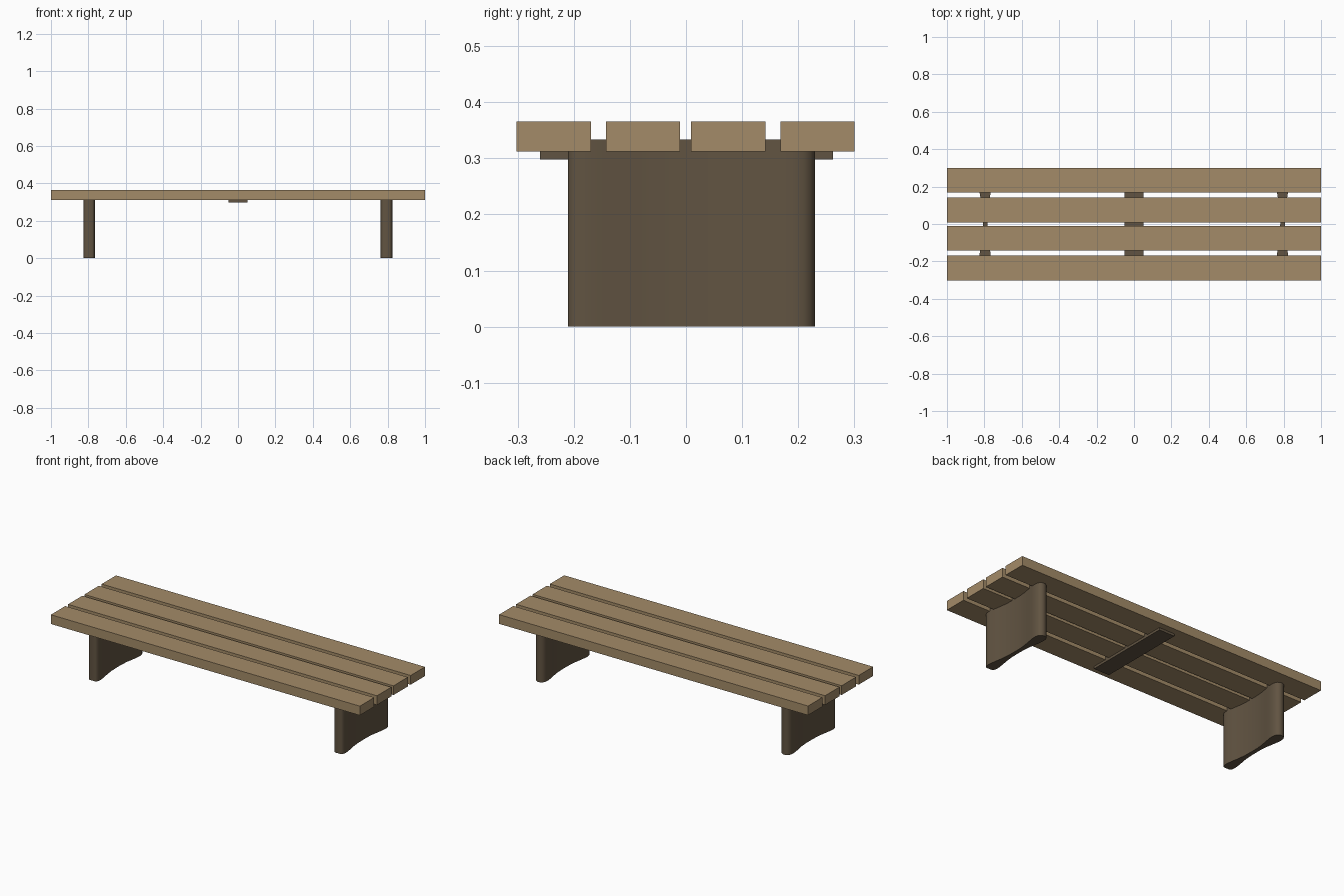
import bpy, bmesh

if "Cube" in bpy.data.objects:
    bpy.data.objects.remove(bpy.data.objects["Cube"])


def material(name, color):
    m = bpy.data.materials.new(name)
    m.diffuse_color = (*color, 1)
    m.use_nodes = True
    m.node_tree.nodes["Principled BSDF"].inputs["Base Color"].default_value = m.diffuse_color
    return m


light_wood = material("light_wood", (0.37, 0.26, 0.14))
dark_wood = material("dark_wood", (0.12, 0.088, 0.054))


def prism(name, outline, z0, z1, mat, smooth=False):
    """Extrude a flat XY outline from z0 to z1."""
    bm = bmesh.new()
    base = bm.faces.new([bm.verts.new((x, y, z0)) for x, y in outline])
    top = bmesh.ops.extrude_face_region(bm, geom=[base])["geom"]
    verts = [g for g in top if isinstance(g, bmesh.types.BMVert)]
    bmesh.ops.translate(bm, verts=verts, vec=(0, 0, z1 - z0))
    bmesh.ops.recalc_face_normals(bm, faces=bm.faces)
    mesh = bpy.data.meshes.new(name)
    bm.to_mesh(mesh)
    bm.free()
    mesh.materials.append(mat)
    obj = bpy.data.objects.new(name, mesh)
    bpy.context.collection.objects.link(obj)
    if smooth:
        bpy.ops.object.select_all(action='DESELECT')
        obj.select_set(True)
        bpy.context.view_layer.objects.active = obj
        bpy.ops.object.shade_smooth_by_angle(angle=0.6)
    return obj


def rect(x0, x1, y0, y1):
    return [(x0, y0), (x1, y0), (x1, y1), (x0, y1)]


# Seat slats
slats = [(-0.302, -0.169), (-0.143, -0.011), (0.009, 0.142), (0.168, 0.300)]
for i, (y0, y1) in enumerate(slats):
    prism(f"seat_slat_{i + 1}", rect(-1, 1, y0, y1), 0.312, 0.366, light_wood)

# Centre cross brace let into the slats
prism("cross_brace", rect(-0.05, 0.05, -0.26, 0.262), 0.298, 0.334, dark_wood)

# Waisted slab legs: (y, half width) along the depth, mirrored across x
waist = [(-0.21, 0.018), (-0.206, 0.024), (-0.198, 0.028), (-0.185, 0.031),
         (-0.165, 0.030), (-0.13, 0.025), (-0.09, 0.018), (-0.05, 0.0135),
         (0.0, 0.012), (0.05, 0.0125), (0.09, 0.016), (0.13, 0.023),
         (0.165, 0.029), (0.19, 0.031), (0.21, 0.028), (0.222, 0.021),
         (0.23, 0.008)]
for name, cx in (("left_leg", -0.796), ("right_leg", 0.794)):
    outline = [(cx + w, y) for y, w in waist]
    outline += [(cx - w, y) for y, w in reversed(waist)]
    prism(name, outline, 0, 0.334, dark_wood, smooth=True)
